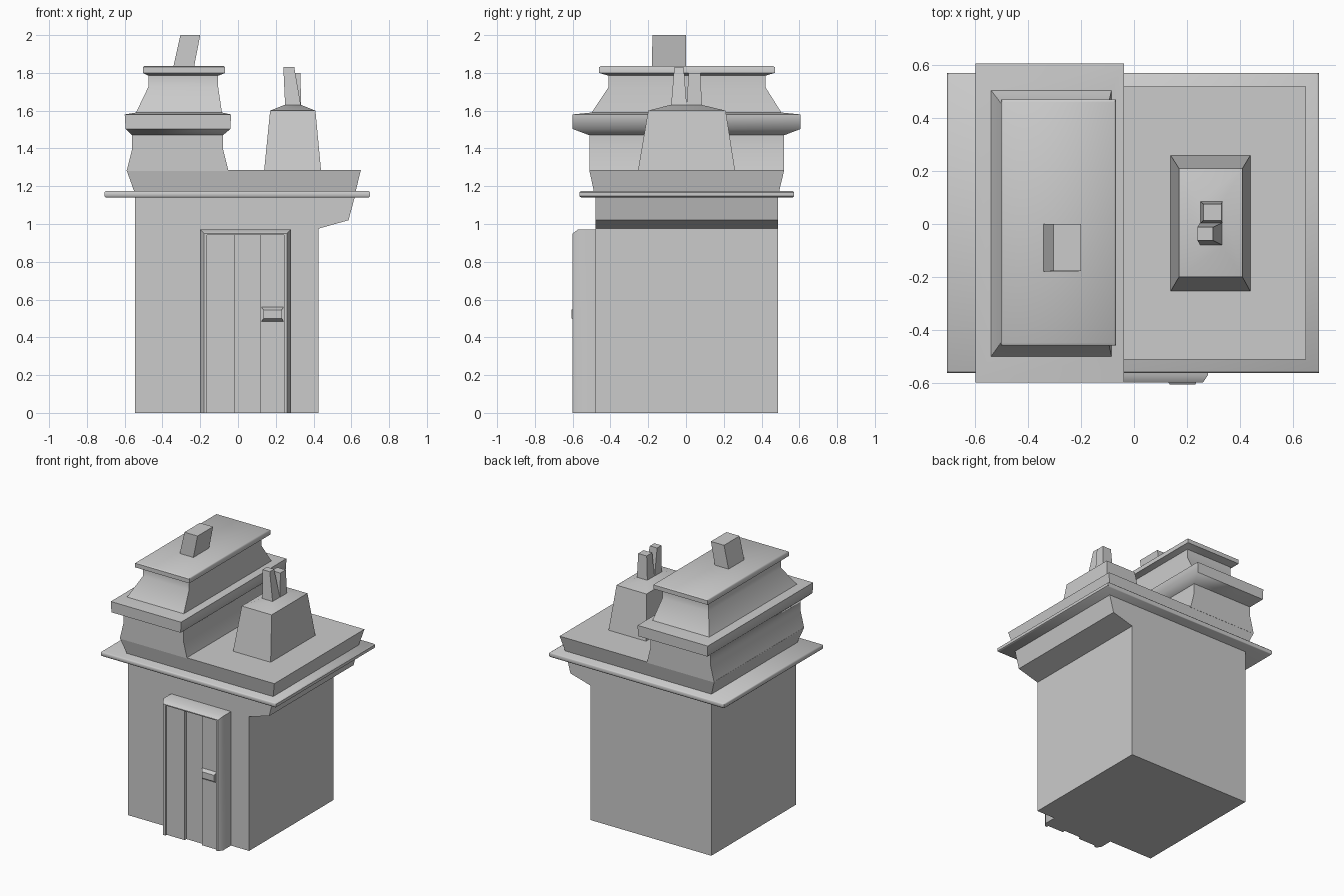
import bpy, bmesh, math


def finish(name, bm):
    bmesh.ops.recalc_face_normals(bm, faces=bm.faces)
    mesh = bpy.data.meshes.new(name)
    bm.to_mesh(mesh)
    bm.free()
    ob = bpy.data.objects.new(name, mesh)
    bpy.context.collection.objects.link(ob)
    bpy.ops.object.select_all(action='DESELECT')
    ob.select_set(True)
    bpy.context.view_layer.objects.active = ob
    bpy.ops.object.shade_smooth_by_angle(angle=math.radians(50))
    return ob


def loft(name, rings):
    """Stack rectangles given as (x0, x1, y0, y1, z) into a closed solid."""
    bm = bmesh.new()
    loops = [[bm.verts.new(p) for p in
              ((a, c, z), (b, c, z), (b, d, z), (a, d, z))]
             for a, b, c, d, z in rings]
    for lo, hi in zip(loops, loops[1:]):
        for i in range(4):
            j = (i + 1) % 4
            bm.faces.new((lo[i], lo[j], hi[j], hi[i]))
    bm.faces.new(loops[0][::-1])
    bm.faces.new(loops[-1])
    return finish(name, bm)


def box(name, x0, x1, y0, y1, z0, z1):
    return loft(name, [(x0, x1, y0, y1, z0), (x0, x1, y0, y1, z1)])


# Main body, flaring out on the right under the rim
loft("body", [(-.545, .425, -.48, .488, 0), (-.545, .425, -.48, .488, .975),
              (-.545, .585, -.48, .488, 1.02), (-.545, .62, -.48, .488, 1.15)])

# Thin overhanging rim with softened edges
loft("rim", [(-.70, .69, -.555, .565, 1.14), (-.706, .70, -.563, .571, 1.147),
             (-.706, .70, -.563, .571, 1.168), (-.70, .69, -.555, .565, 1.175)])

# Flared tray above the rim
loft("upper_base", [(-.545, .62, -.485, .49, 1.16),
                    (-.59, .65, -.512, .52, 1.285)])

# Stepped tower on the left
loft("tower", [(-.59, -.05, -.512, .52, 1.28), (-.56, -.08, -.512, .52, 1.40),
               (-.56, -.08, -.512, .52, 1.47), (-.595, -.04, -.60, .607, 1.503),
               (-.60, -.037, -.60, .607, 1.58), (-.54, -.085, -.50, .505, 1.59),
               (-.475, -.105, -.41, .42, 1.725), (-.475, -.105, -.41, .42, 1.785),
               (-.503, -.068, -.46, .47, 1.80), (-.503, -.068, -.46, .47, 1.83),
               (-.495, -.075, -.45, .46, 1.837)])

# Leaning tower chimney
loft("tower_chimney", [(-.345, -.235, -.18, 0, 1.82),
                       (-.305, -.20, -.178, 0, 2.0)])

# Tapered stack on the right with a sloped cap
loft("stack", [(.138, .44, -.255, .26, 1.28), (.17, .41, -.20, .21, 1.60),
               (.245, .335, -.085, .085, 1.63)])

# Two chimney prongs on the stack
loft("front_prong", [(.25, .335, -.08, .005, 1.615), (.24, .298, -.062, -.012, 1.83)])
loft("back_prong", [(.25, .335, .002, .085, 1.615), (.262, .33, .014, .076, 1.80)])

# Doorway surround: an arch outline extruded with a chamfered front
outer = [(-.20, 0), (-.20, .972), (.28, .972), (.28, 0)]
chamfer = [(-.18, 0), (-.18, .95), (.26, .95), (.26, 0)]
inner = [(-.163, 0), (-.163, .943), (.243, .943), (.243, 0)]
bm = bmesh.new()
rows = [[bm.verts.new((x, y, z)) for x, z in pts] for pts, y in
        ((outer, -.47), (outer, -.57), (chamfer, -.60),
         (inner, -.60), (inner, -.47))]
for n in range(5):
    a, b = rows[n], rows[(n + 1) % 5]
    for i in range(3):
        bm.faces.new((a[i], a[i + 1], b[i + 1], b[i]))
for i in (0, 3):
    bm.faces.new([r[i] for r in rows])
finish("door_frame", bm)

# Door panels, recessed centre strip and handle
for name, x0, x1 in (("left_door_panel", -.165, -.018),
                     ("right_door_panel", .12, .245)):
    box(name, x0, x1, -.585, -.47, 0, .945)
box("door_centre", -.02, .122, -.565, -.47, 0, .945)
loft("door_handle", [(.12, .243, -.58, -.55, .48), (.135, .232, -.607, -.55, .50),
                     (.135, .232, -.607, -.55, .545), (.12, .243, -.58, -.55, .565)])
